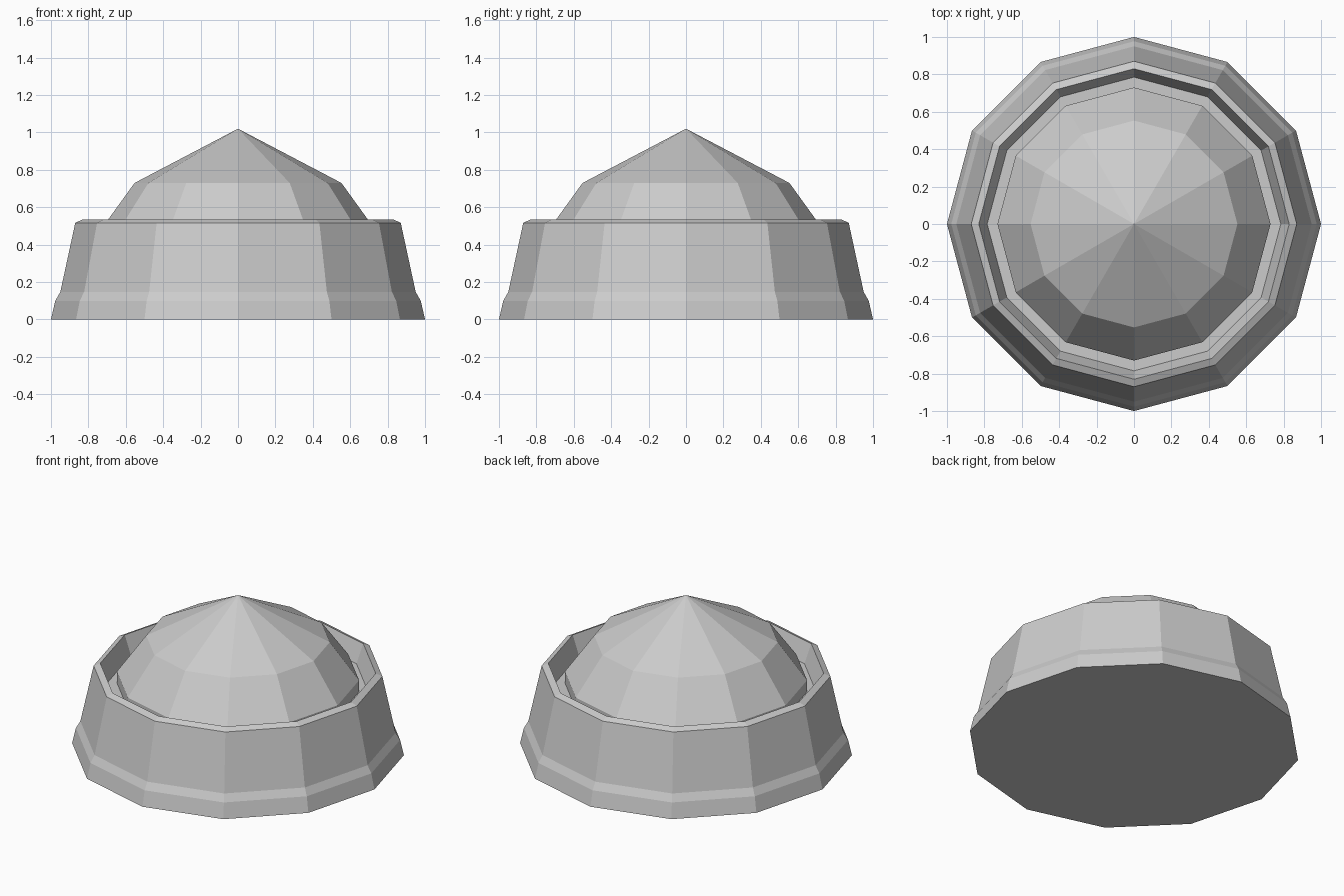
import bpy, bmesh
from math import cos, sin, pi

if "Cube" in bpy.data.objects:
    bpy.data.objects.remove(bpy.data.objects["Cube"])

SIDES = 12


def lathe(name, profile):
    """Revolve (radius, z) points into a flat-shaded 12-sided form; radius 0 makes a pole."""
    bm = bmesh.new()
    rings = []
    for r, z in profile:
        if r == 0:
            rings.append([bm.verts.new((0, 0, z))] * SIDES)
        else:
            rings.append([bm.verts.new((r * cos(2 * pi * i / SIDES),
                                        r * sin(2 * pi * i / SIDES), z))
                          for i in range(SIDES)])
    for a, b in zip(rings, rings[1:]):
        for i in range(SIDES):
            j = (i + 1) % SIDES
            corners = list(dict.fromkeys((a[i], a[j], b[j], b[i])))
            bm.faces.new(corners)
    # close open ends
    for ring in (rings[0], rings[-1]):
        if ring[0] is not ring[1]:
            bm.faces.new(ring)
    bmesh.ops.recalc_face_normals(bm, faces=bm.faces)
    mesh = bpy.data.meshes.new(name)
    bm.to_mesh(mesh)
    bm.free()
    obj = bpy.data.objects.new(name, mesh)
    bpy.context.collection.objects.link(obj)
    return obj


# One closed shell: flared foot, tapered wall, rim, sunken groove, faceted dome
lathe("domed_base", [
    (1.00, 0.00), (0.977, 0.10), (0.95, 0.147),   # foot
    (0.87, 0.517), (0.83, 0.535),                 # wall and bevelled rim
    (0.785, 0.41), (0.73, 0.41),                  # groove
    (0.73, 0.485), (0.553, 0.73), (0, 1.02),      # dome
])
